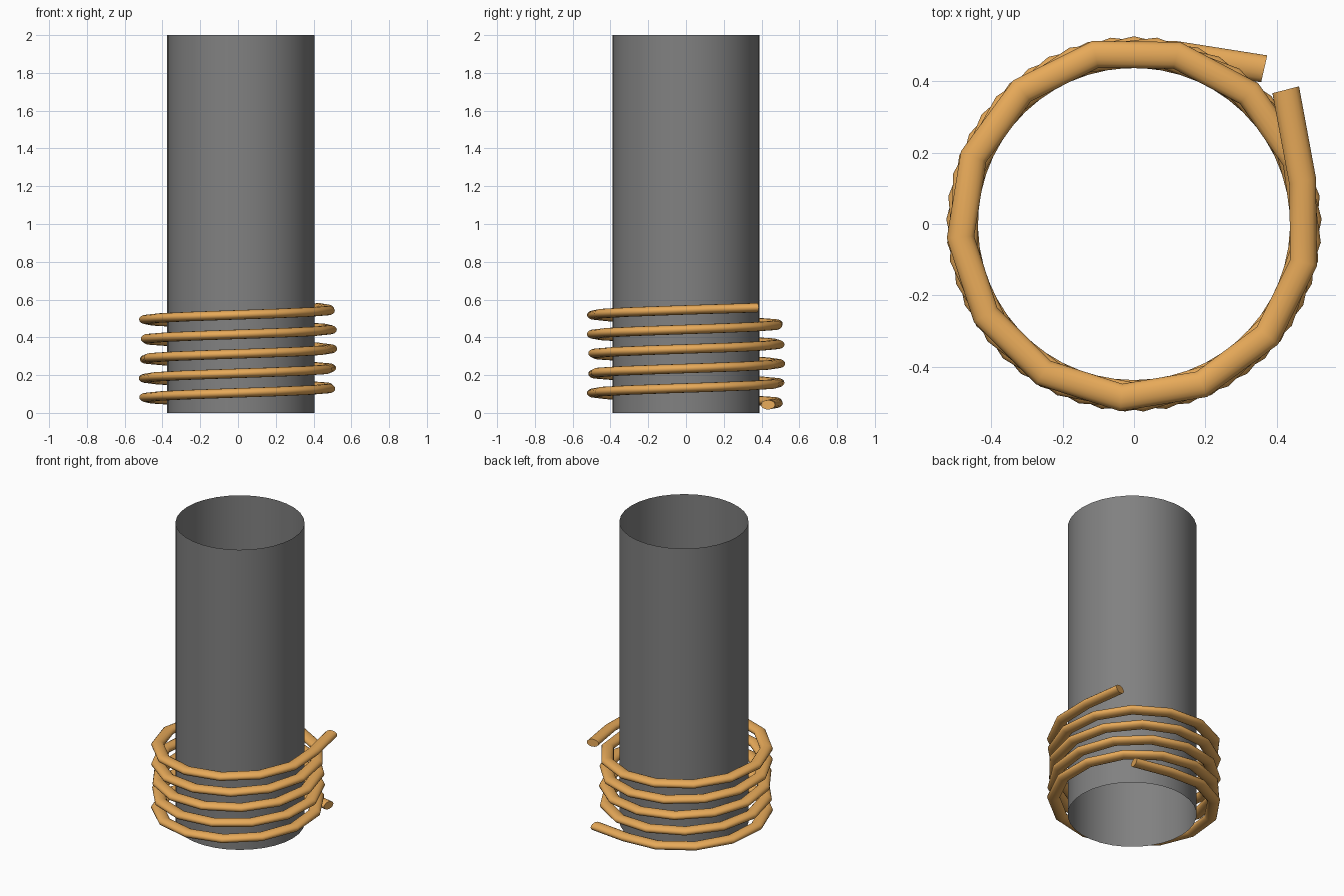
import bpy, bmesh
from math import cos, sin, radians, tau

cube = bpy.data.objects.get("Cube")
if cube:
    bpy.data.objects.remove(cube, do_unlink=True)


def material(name, rgb):
    m = bpy.data.materials.new(name)
    m.use_nodes = True
    m.diffuse_color = (*rgb, 1)
    bsdf = next(n for n in m.node_tree.nodes if n.type == 'BSDF_PRINCIPLED')
    bsdf.inputs["Base Color"].default_value = (*rgb, 1)
    return m


def finish(bm, name, mat, angle):
    bmesh.ops.recalc_face_normals(bm, faces=bm.faces)
    mesh = bpy.data.meshes.new(name)
    bm.to_mesh(mesh)
    bm.free()
    obj = bpy.data.objects.new(name, mesh)
    bpy.context.collection.objects.link(obj)
    mesh.materials.append(mat)
    bpy.ops.object.select_all(action='DESELECT')
    obj.select_set(True)
    bpy.context.view_layer.objects.active = obj
    bpy.ops.object.shade_smooth_by_angle(angle=radians(angle))
    return obj


grey = material("grey metal", (0.22, 0.22, 0.22))
copper = material("copper orange", (0.8, 0.4, 0.1))

# Open thin-walled tube
bm = bmesh.new()
bmesh.ops.create_cone(bm, cap_ends=False, segments=32,
                      radius1=0.39, radius2=0.39, depth=2)
bmesh.ops.translate(bm, verts=bm.verts, vec=(0.015, 0, 1))
finish(bm, "tube", grey, 30)

# Flattened wire wound round the tube, with straight tangent ends
STEPS, SIDES = 66, 16
START, SWEEP = radians(50), radians(1791.5)
RADIUS, END_RADIUS = 0.487, 0.567
HALF_WIDTH, HALF_HEIGHT = 0.0385, 0.025
Z_LOW, Z_HIGH = 0.043, 0.557

bm = bmesh.new()
rings = []
for i in range(STEPS + 1):
    angle = START + SWEEP * i / STEPS
    # end rings face along their straight segment
    facing = START + SWEEP * min(max(i, 1), STEPS - 1) / STEPS
    r = END_RADIUS if i in (0, STEPS) else RADIUS
    z = Z_LOW + (Z_HIGH - Z_LOW) * i / STEPS
    ring = []
    for k in range(SIDES):
        t = tau * k / SIDES
        out = HALF_WIDTH * cos(t)
        ring.append(bm.verts.new((r * cos(angle) + out * cos(facing),
                                  r * sin(angle) + out * sin(facing),
                                  z + HALF_HEIGHT * sin(t))))
    rings.append(ring)
for a, b in zip(rings, rings[1:]):
    for k in range(SIDES):
        n = (k + 1) % SIDES
        bm.faces.new((a[k], a[n], b[n], b[k]))
bm.faces.new(rings[0])
bm.faces.new(rings[-1])
finish(bm, "wire_coil", copper, 40)
